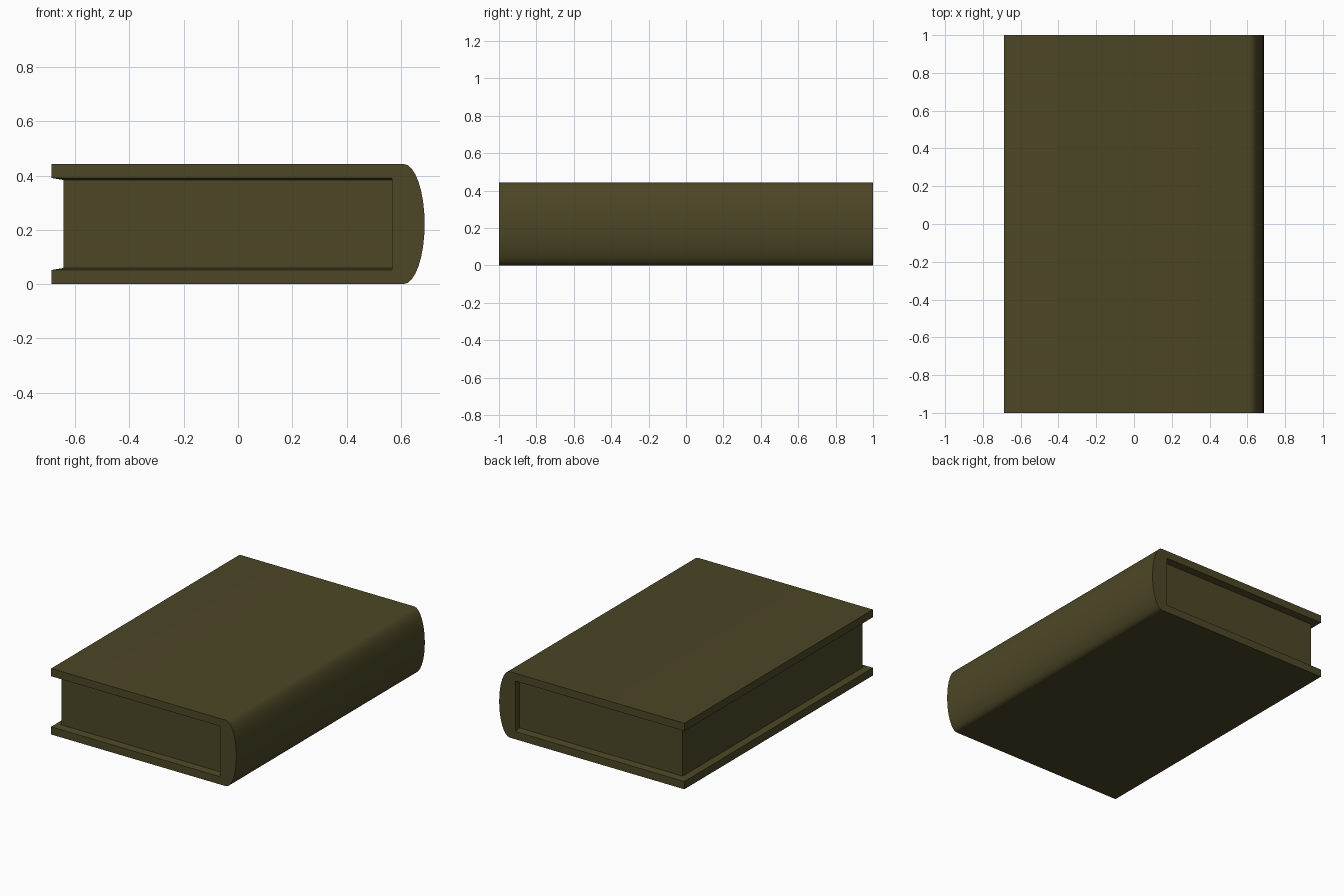
import bpy, bmesh, math

if "Cube" in bpy.data.objects:
    bpy.data.objects.remove(bpy.data.objects["Cube"])

H = 0.443            # book thickness
L, R = -0.688, 0.61  # fore edge, start of the rounded spine
INNER = 0.568        # inner face of the spine
PL, PY = -0.644, 0.955   # page block fore edge and half length
T, S = 0.052, 0.059  # board thickness at rim and at the pages

olive = bpy.data.materials.new("dark olive")
olive.diffuse_color = (0.072, 0.062, 0.019, 1)
olive.use_nodes = True
olive.node_tree.nodes["Principled BSDF"].inputs["Base Color"].default_value = olive.diffuse_color


def make(name, bm):
    bmesh.ops.recalc_face_normals(bm, faces=bm.faces)
    me = bpy.data.meshes.new(name)
    bm.to_mesh(me)
    bm.free()
    me.materials.append(olive)
    ob = bpy.data.objects.new(name, me)
    bpy.context.collection.objects.link(ob)
    return ob


def prism(name, lower, upper):
    """Solid between two matching loops of points."""
    bm = bmesh.new()
    a = [bm.verts.new(p) for p in lower]
    b = [bm.verts.new(p) for p in upper]
    n = len(a)
    bm.faces.new(a)
    bm.faces.new(b)
    for i in range(n):
        bm.faces.new((a[i], a[(i + 1) % n], b[(i + 1) % n], b[i]))
    return make(name, bm)


def rect(x0, x1, y, z):
    return [(x0, -y, z), (x1, -y, z), (x1, y, z), (x0, y, z)]


# Cover: C-shaped profile with a rounded spine, extruded along the book
N = 16
prof = [(L, 0)]
for i in range(N + 1):
    a = -math.pi / 2 + math.pi * i / N
    prof.append((R + 0.078 * math.cos(a), H / 2 + H / 2 * math.sin(a)))
prof += [(L, H), (L, H - T), (INNER, H - T), (INNER, T), (L, T)]
cover = prism("cover", [(x, -1, z) for x, z in prof], [(x, 1, z) for x, z in prof])

# Inner board faces rising gently towards the pages
for name, z0, z1 in (("lower_board_lining", T, S), ("upper_board_lining", H - T, H - S)):
    prism(name, rect(L, INNER, 1, z0), rect(PL, INNER, PY, z1))

# Page block
prism("page_block", rect(PL, INNER, PY, S), rect(PL, INNER, PY, H - S))

# Smooth spine, sharp edges elsewhere
bpy.ops.object.select_all(action='DESELECT')
cover.select_set(True)
bpy.context.view_layer.objects.active = cover
bpy.ops.object.shade_smooth_by_angle(angle=math.radians(35))
